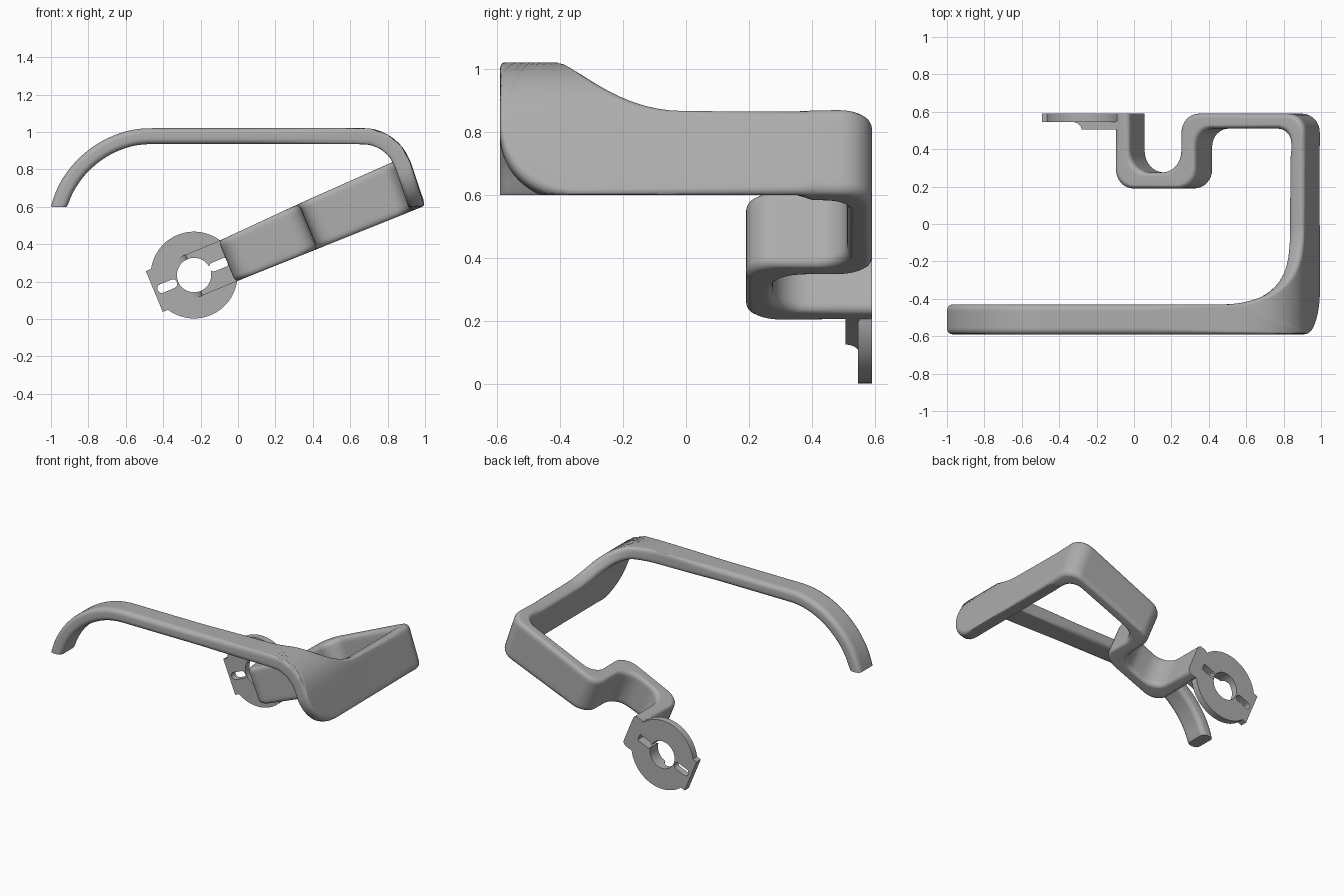
import bpy, bmesh, math
from mathutils import Vector

cube = bpy.data.objects.get("Cube")
if cube:
    bpy.data.objects.remove(cube, do_unlink=True)

grey = bpy.data.materials.new("plain grey")
grey.use_nodes = True
grey.diffuse_color = (0.42, 0.42, 0.42, 1)
grey.node_tree.nodes["Principled BSDF"].inputs["Base Color"].default_value = grey.diffuse_color

TILT = math.radians(22.5)
HUB = 0.235          # the plate centre lies at x = -HUB, z = HUB
BACK = 0.59
WALL = 0.085
FLOOR = 0.6


def lerp(a, b, t):
    return a + (b - a) * t


def rounded(start, corners, end, n=8):
    """Path from start to end; each corner is (x, y, cut before, cut after)."""
    knots = [Vector(start)] + [Vector(c[:2]) for c in corners] + [Vector(end)]
    path = [knots[0]]
    for i, c in enumerate(corners, 1):
        k = knots[i]
        p0 = k + (knots[i - 1] - k).normalized() * c[2]
        p3 = k + (knots[i + 1] - k).normalized() * c[-1]
        p1, p2 = lerp(p0, k, 0.56), lerp(p3, k, 0.56)
        for j in range(n + 1):
            t = j / n
            q = 1 - t
            path.append(p0 * q**3 + p1 * 3 * q * q * t + p2 * 3 * q * t * t + p3 * t**3)
    return path + [knots[-1]]


def arm_point(u, y, v):
    """Tilted frame of plate and arm: u along the arm, v across it."""
    flare = 0.07 * (v + 0.13) * min(max((u - 0.7) / 0.5, 0), 1)
    x = -HUB + u * math.cos(TILT) - v * math.sin(TILT) + flare
    return Vector((x, y, HUB + u * math.sin(TILT) + v * math.cos(TILT)))


# Outer line of the arch seen from the front
arch_line = rounded((1, FLOOR), [(0.86, 1.02, 0.18), (-0.903, 1.02, 0.43)], (-1, FLOOR), 24)
arch_line = [p for i, p in enumerate(arch_line) if i == 0 or (p - arch_line[i - 1]).length > 0.004]
lengths = [0]
for a, b in zip(arch_line, arch_line[1:]):
    lengths.append(lengths[-1] + (b - a).length)
ARCH_END = lengths[-1]


def arch_normal(i):
    t = arch_line[min(i + 1, len(arch_line) - 1)] - arch_line[max(i - 1, 0)]
    return Vector((-t.y, t.x)).normalized()


def arch_point(s, y, depth):
    """Point at distance s along the arch, pushed inward by depth."""
    i = 0
    while i < len(lengths) - 2 and lengths[i + 1] < s:
        i += 1
    t = (s - lengths[i]) / (lengths[i + 1] - lengths[i])
    n = lerp(arch_normal(i), arch_normal(i + 1), t).normalized()
    p = lerp(arch_line[i], arch_line[i + 1], t) + n * depth
    return Vector((p.x, y, max(p.y, FLOOR)))


def section(width, thick, r=0.03, steps=10):
    """Rounded rectangle, scaled to the unit square."""
    centres = [(width - r, thick - r), (r, thick - r), (r, r), (width - r, r)]
    pts = []
    for k, (cw, cd) in enumerate(centres):
        for j in range(5):
            a = (k + j / 4) * math.pi / 2
            pts.append(((cw + r * math.cos(a)) / width, (cd + r * math.sin(a)) / thick))
        if k % 2 == 0:
            w0, w1, d = cw, centres[k + 1][0], pts[-1][1]
            pts += [(lerp(w0, w1, j / steps) / width, d) for j in range(1, steps)]
    return pts


def finish(bm, name):
    bmesh.ops.recalc_face_normals(bm, faces=bm.faces)
    mesh = bpy.data.meshes.new(name)
    bm.to_mesh(mesh)
    bm.free()
    mesh.materials.append(grey)
    ob = bpy.data.objects.new(name, mesh)
    bpy.context.collection.objects.link(ob)
    return ob


def activate(ob):
    bpy.ops.object.select_all(action='DESELECT')
    ob.select_set(True)
    bpy.context.view_layer.objects.active = ob


# Arm: plan outlines of the back and front faces, from panel to plate
back_line = rounded((1.285, 0.4), [(1.285, BACK, 0.1), (0.575, BACK, 0.1),
                                   (0.575, 0.275, 0.12), (0.275, 0.275, 0.12)], (0.275, BACK))
front_line = rounded((1.2, 0.4), [(1.2, 0.51, 0.08), (0.665, 0.51, 0.1),
                                  (0.665, 0.19, 0.1), (0.19, 0.19, 0.1)], (0.19, BACK))
rings = []
for b, f in reversed(list(zip(back_line, front_line))):
    ring = []
    for w, d in section(0.25, (b - f).length):
        p = lerp(b, f, d)
        grow = (p.x - 0.2) / 1.08
        v = lerp(-0.118 - 0.012 * grow, 0.118 + 0.045 * grow, w)
        ring.append(arm_point(p.x, p.y, v))
    rings.append(ring)

# Side panel and front bar: lower and upper edges unrolled along the arch
low = rounded((0, 0.35), [(0, -BACK, 0.22)], (1.2, -BACK), 16)
high = rounded((0.29, 0.35), [(0.29, -0.43, 0.43, 0.49)], (1.2, -0.43), 16)
low_last, high_last = low.pop(), high.pop()
la, ha = low[-1], high[-1]
for j in range(1, 11):
    low.append(lerp(la, low_last, j / 10))
    high.append(lerp(ha, high_last, j / 10))
for j in range(21):
    s = lerp(1.65, ARCH_END, j / 20)
    low.append(Vector((s, -BACK)))
    high.append(Vector((s, -0.43)))
for a, b in zip(low, high):
    ring = []
    for w, d in section((b - a).length, WALL):
        p = lerp(a, b, w)
        ring.append(arch_point(p.x, p.y, d * WALL))
    rings.append(ring)

# Skin the rings into one continuous bent bar
bm = bmesh.new()
vr = [[bm.verts.new(p) for p in ring] for ring in rings]
for r0, r1 in zip(vr, vr[1:]):
    for i in range(len(r0)):
        j = (i + 1) % len(r0)
        bm.faces.new((r0[i], r0[j], r1[j], r1[i]))
bm.faces.new(vr[0])
bm.faces.new(vr[-1])
bar = finish(bm, "bent_bar")
activate(bar)
bpy.ops.object.shade_smooth_by_angle(angle=math.radians(35))
bar.modifiers.new("weighted", 'WEIGHTED_NORMAL').keep_sharp = True


def prism(name, outline, place, t0, t1):
    bm = bmesh.new()
    a = [bm.verts.new(place(p, t0)) for p in outline]
    b = [bm.verts.new(place(p, t1)) for p in outline]
    bm.faces.new(a)
    bm.faces.new(b)
    for i in range(len(a)):
        j = (i + 1) % len(a)
        bm.faces.new((a[i], a[j], b[j], b[i]))
    return finish(bm, name)


def circle(r, start, stop, n, cu=0):
    return [(cu + r * math.cos(lerp(start, stop, i / n)),
             r * math.sin(lerp(start, stop, i / n))) for i in range(n + 1)]


def flat(p, y):
    return arm_point(p[0], y, p[1])


def upright(p, v):
    return arm_point(p[0], p[1], v)


# Mounting plate: disc with a squared tab on its far side
tab = math.pi - math.asin(0.118 / 0.232)
plate = prism("mounting_plate", circle(0.232, -tab, tab, 64) + [(-0.23, 0.118), (-0.23, -0.118)],
              flat, 0.545, BACK)

# Thickened web between plate and arm, with a hollow curved lead-in
web_line = [(-0.08 + 0.08 * math.sin(a), 0.55 - 0.045 * (1 - math.cos(a)))
            for a in [i * math.pi / 20 for i in range(11)]]
web = prism("plate_web", web_line + [(0.21, 0.505), (0.21, 0.55)], upright, -0.118, 0.118)

# Centre hole and two slots
holes = [circle(0.092, 0, math.tau * 47 / 48, 47)]
for c in (-0.155, 0.145):
    holes.append(circle(0.024, -math.pi / 2, math.pi / 2, 10, c + 0.032)
                 + circle(0.024, math.pi / 2, math.pi * 1.5, 10, c - 0.032))
cutters = [prism("hole_cutter", h, flat, 0.4, 0.7) for h in holes]
for ob in (plate, web):
    activate(ob)
    for c in cutters:
        m = ob.modifiers.new("hole", 'BOOLEAN')
        m.operation, m.solver, m.object = 'DIFFERENCE', 'EXACT', c
        bpy.ops.object.modifier_apply(modifier=m.name)
    bpy.ops.object.shade_smooth_by_angle(angle=math.radians(30))
for c in cutters:
    bpy.data.objects.remove(c, do_unlink=True)
